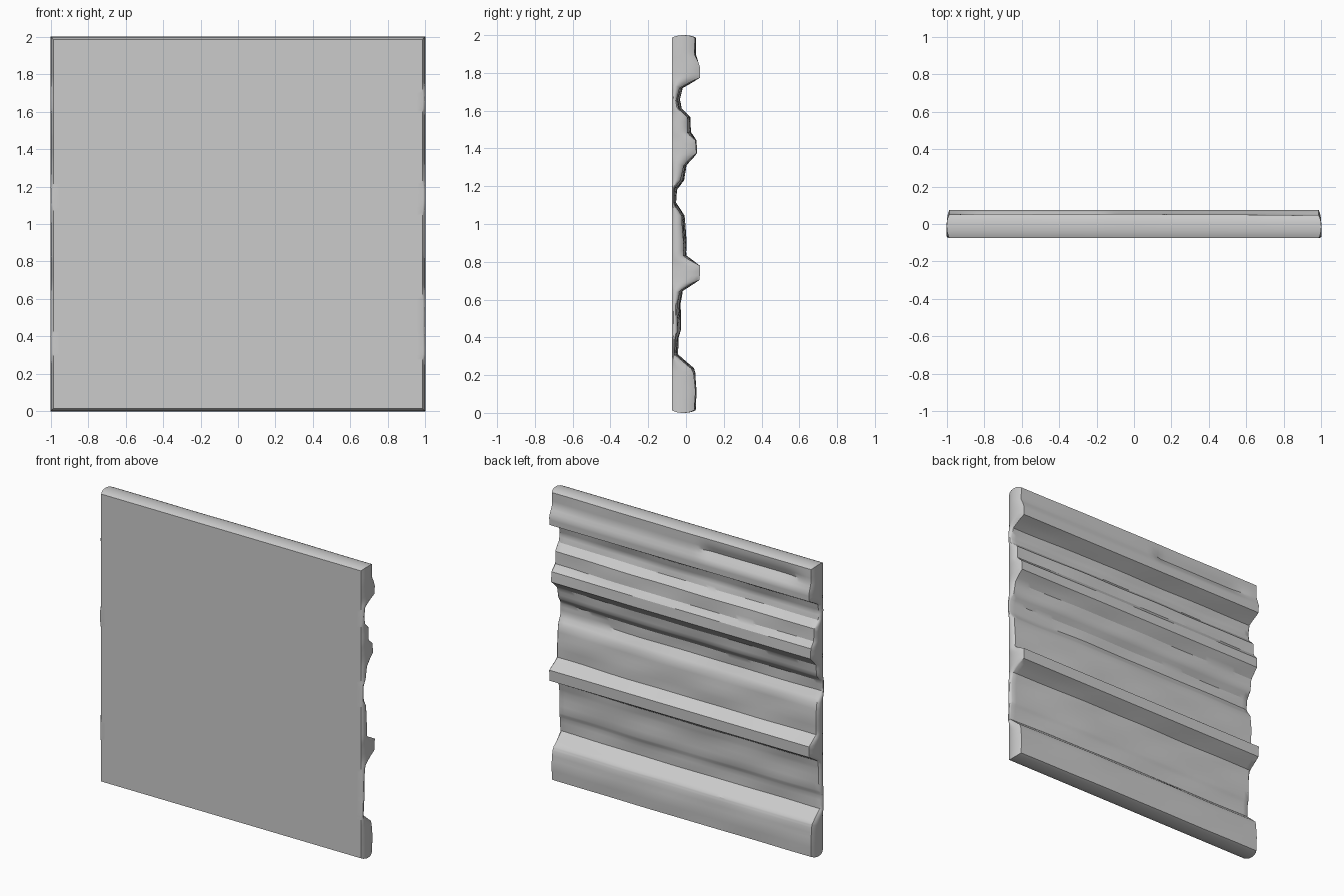
import bpy, bmesh, math

if "Cube" in bpy.data.objects:
    bpy.data.objects.remove(bpy.data.objects["Cube"], do_unlink=True)

FRONT = -0.075
# Moulded back profile: (height, depth)
PROFILE = [(0, .05), (.1, .055), (.2, .048), (.225, .04), (.265, -.005), (.3, -.045),
           (.39, -.042), (.43, -.03), (.575, -.03), (.64, -.02), (.70, .072), (.775, .075),
           (.83, 0), (.92, 0), (1.045, -.01), (1.115, -.055), (1.185, -.05), (1.235, -.012),
           (1.315, 0), (1.38, .058), (1.45, .055), (1.49, .025), (1.575, .02), (1.62, -.025),
           (1.67, -.035), (1.73, -.02), (1.785, .073), (1.84, .075), (1.91, .052), (2, .052)]


def smoothstep(a, b, t):
    t = min(1, max(0, (t - a) / (b - a)))
    return t * t * (3 - 2 * t)


def profile_depth(z):
    for (z0, y0), (z1, y1) in zip(PROFILE, PROFILE[1:]):
        if z <= z1:
            return y0 + (y1 - y0) * (z - z0) / (z1 - z0)
    return PROFILE[-1][1]


def back_depth(x, z):
    y = profile_depth(z)
    # Ridge tops stay straight; the lower bands are worn and uneven
    soft = 1 - smoothstep(.03, .07, y)
    y -= .014 * soft * smoothstep(.3, 1, x)
    y += .003 * soft * math.sin(9 * x + 4 * z) * math.sin(23 * z + 2 * x)
    # Worn hollow under the top edge on one half
    hollow = math.exp(-((z - 1.91) / .035) ** 2)
    y -= .022 * hollow * smoothstep(.1, .22, -x) * (1 - smoothstep(.8, 1, -x))
    return max(y, -.062)


# Parameter steps across the width, depth and height
us = [-1 + 2 * i / 60 for i in range(61)]
vs = [0, .12, .3, .5, .7, .88, 1]
ws = [z0 + (z1 - z0) * k / 3 for (z0, _), (z1, _) in zip(PROFILE, PROFILE[1:])
      for k in range(3)] + [2]


def place(u, v, w):
    # Outer edges bulge slightly through the thickness
    grow = .986 + .014 * (1 - abs(2 * v - 1) ** 2.5)
    y = FRONT + (back_depth(u, w) - FRONT) * v
    return (u * grow, y, 1 + (w - 1) * grow)


bm = bmesh.new()


def sheet(rows, cols, func):
    grid = [[bm.verts.new(func(r, c)) for c in cols] for r in rows]
    for a, b in zip(grid, grid[1:]):
        for i in range(len(cols) - 1):
            bm.faces.new((a[i], a[i + 1], b[i + 1], b[i]))


for v in (0, 1):
    sheet(ws, us, lambda w, u: place(u, v, w))   # front and back
for u in (-1, 1):
    sheet(ws, vs, lambda w, v: place(u, v, w))   # side edges
for w in (0, 2):
    sheet(us, vs, lambda u, v: place(u, v, w))   # bottom and top edges
bmesh.ops.remove_doubles(bm, verts=bm.verts, dist=.0001)
bmesh.ops.recalc_face_normals(bm, faces=bm.faces)

mesh = bpy.data.meshes.new("moulded_panel")
bm.to_mesh(mesh)
bm.free()
panel = bpy.data.objects.new("moulded_panel", mesh)
bpy.context.collection.objects.link(panel)

# Plain grey finish
grey = bpy.data.materials.new("plain grey")
grey.use_nodes = True
colour = (.6, .6, .6, 1)
grey.diffuse_color = colour
grey.node_tree.nodes["Principled BSDF"].inputs["Base Color"].default_value = colour
mesh.materials.append(grey)

bpy.context.view_layer.objects.active = panel
panel.select_set(True)
bpy.ops.object.shade_smooth_by_angle(angle=math.radians(32))
